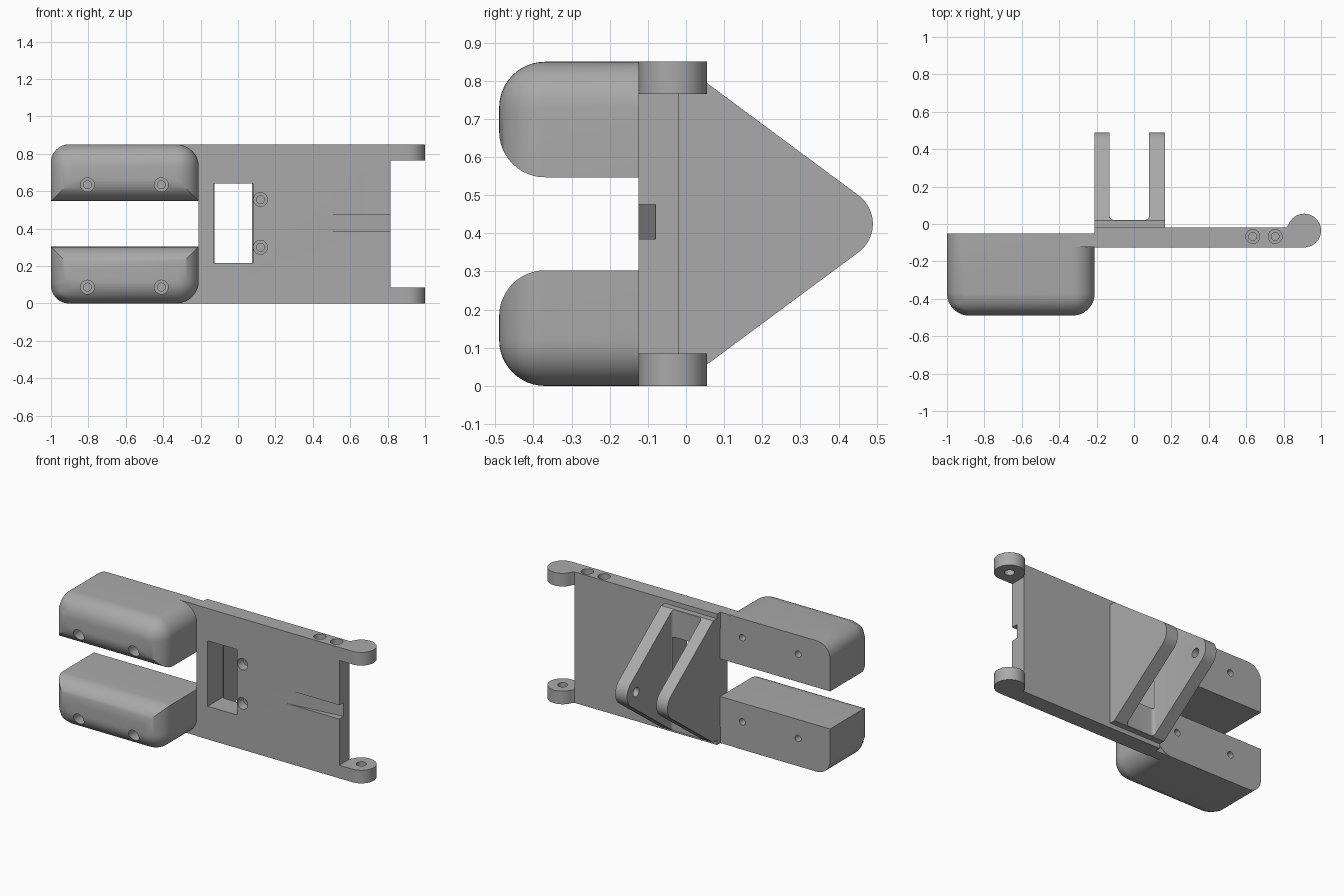
import bpy, bmesh, math
from mathutils import Matrix, Vector

scene = bpy.context.scene
old = bpy.data.objects.get("Cube")
if old:
    bpy.data.objects.remove(old, do_unlink=True)

grey = bpy.data.materials.new("plain_grey")
grey.use_nodes = True
tone = (0.4, 0.4, 0.4, 1)
grey.diffuse_color = tone
grey.node_tree.nodes["Principled BSDF"].inputs["Base Color"].default_value = tone

HEIGHT, FRONT, BACK = 0.85, -0.125, -0.018
WINDOW = (-0.13, 0.08, -0.3, 0.1, 0.215, 0.64)


def add(name, bm):
    bmesh.ops.recalc_face_normals(bm, faces=bm.faces)
    mesh = bpy.data.meshes.new(name)
    bm.to_mesh(mesh)
    bm.free()
    mesh.materials.append(grey)
    ob = bpy.data.objects.new(name, mesh)
    scene.collection.objects.link(ob)
    return ob


def box_mesh(x0, x1, y0, y1, z0, z1):
    bm = bmesh.new()
    size = Matrix.Diagonal((x1 - x0, y1 - y0, z1 - z0, 1))
    middle = Matrix.Translation(((x0 + x1) / 2, (y0 + y1) / 2, (z0 + z1) / 2))
    bmesh.ops.create_cube(bm, size=1, matrix=middle @ size)
    return bm


def box(name, *limits):
    return add(name, box_mesh(*limits))


def prism(name, points, sweep):
    """Extrude a closed outline of 3D points along a vector."""
    bm = bmesh.new()
    face = bm.faces.new([bm.verts.new(p) for p in points])
    new = bmesh.ops.extrude_face_region(bm, geom=[face])["geom"]
    bmesh.ops.translate(bm, vec=sweep, verts=[v for v in new if isinstance(v, bmesh.types.BMVert)])
    return add(name, bm)


def rod(name, start, end, radius):
    start, end = Vector(start), Vector(end)
    axis = end - start
    turn = axis.to_track_quat("Z", "Y").to_matrix().to_4x4()
    bm = bmesh.new()
    bmesh.ops.create_cone(bm, cap_ends=True, segments=40, radius1=radius, radius2=radius,
                          depth=axis.length, matrix=Matrix.Translation((start + end) / 2) @ turn)
    return add(name, bm)


def combine(ob, others, operation="DIFFERENCE"):
    """Apply booleans in order and discard the helper solids."""
    for other in others:
        mod = ob.modifiers.new("combine", "BOOLEAN")
        mod.object, mod.operation, mod.solver = other, operation, "EXACT"
    bake(ob)
    for other in others:
        bpy.data.objects.remove(other, do_unlink=True)


def bake(ob):
    bpy.context.view_layer.update()
    graph = bpy.context.evaluated_depsgraph_get()
    mesh = bpy.data.meshes.new_from_object(ob.evaluated_get(graph))
    ob.modifiers.clear()
    ob.data = mesh


def counterbore(mouth, direction, wide, narrow):
    """Wide bore with a deeper, narrower screw hole."""
    mouth, direction = Vector(mouth), Vector(direction)
    lead = mouth - direction * 0.02
    return [rod("bore", lead, mouth + direction * wide, 0.037),
            rod("screw_hole", lead, mouth + direction * narrow, 0.021)]


def arc(cx, cy, radius, start, end, steps):
    angles = [math.radians(start + (end - start) * i / steps) for i in range(steps + 1)]
    return [(cx + radius * math.cos(a), cy + radius * math.sin(a)) for a in angles]


# Main plate with window, screw bores and a tapering front groove
plate = box("main_plate", -0.21, 0.815, FRONT, BACK, 0, HEIGHT)
cuts = [box("window", *WINDOW)]
groove = [(0.44, FRONT), (0.44, -0.2), (0.9, -0.2), (0.9, -0.072), (0.815, -0.08)]
cuts.append(prism("groove", [(x, y, 0.385) for x, y in groove], (0, 0, 0.09)))
for z in (0.3, 0.555):
    cuts += counterbore((0.12, FRONT, z), (0, 1, 0), 0.06, 0.09)
for x in (0.635, 0.755):
    cuts += counterbore((x, -0.067, HEIGHT), (0, 0, -1), 0.1, 0.2)
combine(plate, cuts)
parts = [plate]

# Hinge knuckles with blind pin holes facing each other
for name, z0, z1, hole in (("lower", 0, 0.085, (0.03, 0.12)), ("upper", 0.765, HEIGHT, (0.73, 0.82))):
    outline = arc(0.91, -0.035, 0.09, -90, 160, 40)
    outline += [(0.815, BACK), (0.815, FRONT)]
    knuckle = prism(name + "_hinge_knuckle", [(x, y, z0) for x, y in outline], (0, 0, z1 - z0))
    combine(knuckle, [rod("pin_hole", (0.91, -0.035, hole[0]), (0.91, -0.035, hole[1]), 0.03)])
    parts.append(knuckle)

# Rounded blocks, mirrored about mid height
for name, z0, z1, outer in (("lower", 0, 0.303, 0), ("upper", 0.547, HEIGHT, HEIGHT)):
    bm = box_mesh(-1, -0.21, -0.49, -0.05, z0, z1)
    weight = bm.edges.layers.float.new("bevel_weight_edge")
    for e in bm.edges:
        mid = (e.verts[0].co + e.verts[1].co) / 2
        at_front = mid.y < -0.48
        at_outer = abs(mid.z - outer) < 0.01
        if at_front:
            e[weight] = 1
        elif at_outer and mid.y < -0.06:
            e[weight] = 1 if mid.x > -0.5 else 0.8
    block = add(name + "_block", bm)
    bevel = block.modifiers.new("round", "BEVEL")
    bevel.limit_method, bevel.width, bevel.segments = "WEIGHT", 0.12, 12
    bake(block)
    cuts = []
    for x in (-0.805, -0.41):
        cuts += counterbore((x, -0.49, z0 + 0.087), (0, 1, 0), 0.28, 0.33)
    for x in (-0.77, -0.37):
        cuts.append(rod("back_hole", (x, -0.12, z0 + 0.18), (x, 0, z0 + 0.18), 0.021))
    combine(block, cuts)
    parts.append(block)
    # Mounting tongue behind the rounded corner
    parts.append(box(name + "_block_tongue", -0.34, -0.21, -0.122, -0.052, z0, z1))

# Rear bracket: filleted channel trimmed to a round-nosed triangle
channel = [(-0.21, BACK), (0.165, BACK), (0.165, 0.6), (0.08, 0.6)]
channel += arc(0.06, 0.042, 0.02, 0, -90, 6)
channel += arc(-0.11, 0.042, 0.02, 270, 180, 6)
channel += [(-0.13, 0.6), (-0.21, 0.6)]
bracket = prism("rear_bracket", [(x, y, 0) for x, y in channel], (0, 0, HEIGHT))
nose = arc(0.397, 0.425, 0.093, -53.5, 53.5, 20)
side = [(BACK, 0.03), (0.02, 0.03)] + nose + [(0.02, 0.82), (BACK, 0.82)]
combine(bracket, [prism("side_trim", [(-0.3, y, z) for y, z in side], (0.6, 0, 0))], "INTERSECT")
combine(bracket, [box("window", *WINDOW[:3], 0.03, *WINDOW[4:]),
                  rod("pivot_hole", (-0.18, 0.397, 0.425), (0.135, 0.397, 0.425), 0.03)])
parts.append(bracket)

# Smooth shading that keeps hard edges
bpy.ops.object.select_all(action="DESELECT")
for ob in parts:
    ob.select_set(True)
bpy.context.view_layer.objects.active = plate
bpy.ops.object.shade_smooth_by_angle(angle=math.radians(30))
